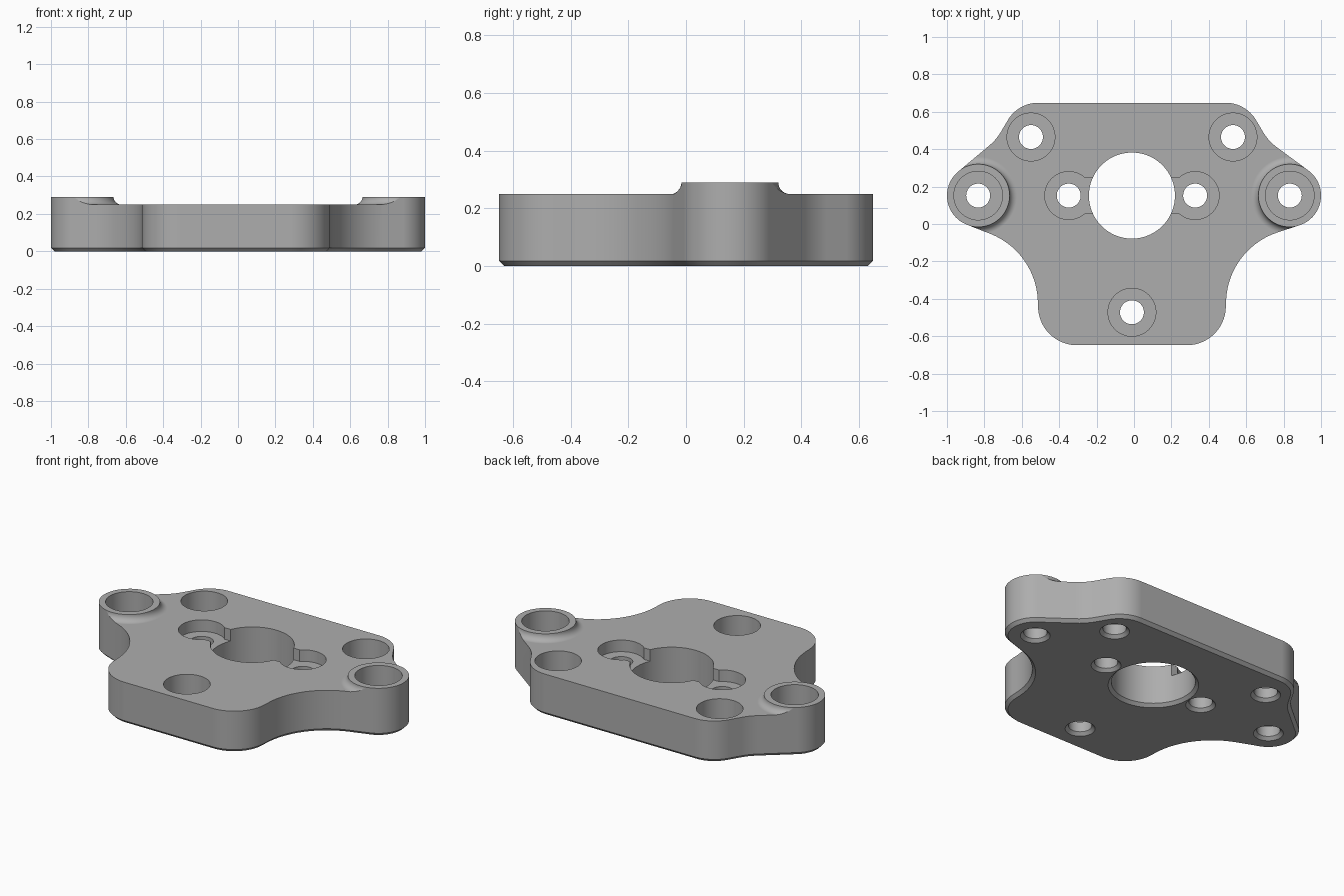
import bpy, bmesh
from math import pi, sin, cos, asin, atan2, radians, hypot, ceil

if "Cube" in bpy.data.objects:
    bpy.data.objects.remove(bpy.data.objects["Cube"])

BODY_TOP, BOSS_TOP, CHAMFER = 0.25, 0.29, 0.018
MID_X, MID_Y = -0.011, 0.152
BOSS_X, BOSS_R, FILLET = 0.833, 0.167, 0.04
HOLE_R, BORE_R = 0.064, 0.128

grey = bpy.data.materials.new("plain grey")
grey.use_nodes = True
grey.diffuse_color = (0.42, 0.42, 0.42, 1)
grey.node_tree.nodes["Principled BSDF"].inputs["Base Color"].default_value = grey.diffuse_color


def finish(bm, name):
    bmesh.ops.recalc_face_normals(bm, faces=bm.faces)
    mesh = bpy.data.meshes.new(name)
    bm.to_mesh(mesh)
    bm.free()
    mesh.materials.append(grey)
    obj = bpy.data.objects.new(name, mesh)
    bpy.context.collection.objects.link(obj)
    return obj


def loft(rings, name):
    """Solid through a stack of equal-length point rings."""
    bm = bmesh.new()
    loops = [[bm.verts.new(p) for p in ring] for ring in rings]
    for low, high in zip(loops, loops[1:]):
        for i in range(len(low)):
            bm.faces.new((low[i - 1], low[i], high[i], high[i - 1]))
    bm.faces.new(loops[0])
    bm.faces.new(loops[-1])
    return finish(bm, name)


def lathe(x, y, profile, name, steps=64):
    turns = [2 * pi * i / steps for i in range(steps)]
    return loft([[(x + r * cos(a), y + r * sin(a), z) for a in turns]
                 for r, z in profile], name)


def box(x0, x1, y0, y1, z0, z1, name):
    ring = [(x0, y0), (x1, y0), (x1, y1), (x0, y1)]
    return loft([[(x, y, z) for x, y in ring] for z in (z0, z1)], name)


def cut(target, cutter):
    """Subtract the cutter, then discard it."""
    mod = target.modifiers.new("cut", "BOOLEAN")
    mod.operation, mod.solver, mod.object = "DIFFERENCE", "EXACT", cutter
    bpy.context.view_layer.update()
    graph = bpy.context.evaluated_depsgraph_get()
    mesh = bpy.data.meshes.new_from_object(target.evaluated_get(graph))
    target.modifiers.clear()
    target.data = mesh
    bpy.data.objects.remove(cutter)


def outline(inset, z):
    """Tangent lines and arcs around signed circles; a negative radius is concave."""
    half = [(0.294, -0.440, 0.208), (0.903, -0.425, -0.400), None,
            (0.932, 0.626, -0.267), (0.502, 0.461, 0.187)]
    circles = []
    for side, order in ((1, half), (-1, half[::-1])):
        for c in order:
            circles.append((MID_X + side * c[0], c[1], c[2]) if c
                           else (side * BOSS_X, MID_Y, BOSS_R))
    headings = []
    for (ax, ay, ar), (bx, by, br) in zip(circles, circles[1:] + circles[:1]):
        ratio = (br - ar) / hypot(bx - ax, by - ay)
        headings.append(atan2(by - ay, bx - ax) - asin(max(-1, min(1, ratio))))
    points = []
    for i, (x, y, r) in enumerate(circles):
        start = headings[i - 1]
        sweep = (headings[i] - start + pi) % (2 * pi) - pi
        steps = max(2, ceil(abs(sweep) / radians(5)))
        for k in range(steps + 1):
            a = start + sweep * k / steps
            points.append((x + (r - inset) * sin(a), y - (r - inset) * cos(a), z))
    return points


# Plate with chamfered lower edge, tall enough to include the end bosses
plate = loft([outline(CHAMFER, 0), outline(0, CHAMFER), outline(0, BOSS_TOP)],
             "mounting_plate")

# Clear the deck down around both bosses, leaving a concave fillet at each foot
clearing = box(-1.5, 1.5, -1, 1, BODY_TOP, BOSS_TOP + 0.1, "deck_clearing")
for side in (-1, 1):
    foot = BOSS_R + 0.001
    curve = [(foot + FILLET * (1 - sin(a)), BOSS_TOP - FILLET * cos(a))
             for a in (pi / 2 * k / 8 for k in range(9))]
    profile = [(foot + FILLET, BODY_TOP - 0.05)] + curve + [(foot, BOSS_TOP + 0.2)]
    cut(clearing, lathe(side * BOSS_X, MID_Y, profile, "boss_form", 96))
cut(plate, clearing)


# Counterbored screw holes, countersunk underneath
def screw_hole(x, y, floor, bore):
    cut(plate, lathe(x, y, [(HOLE_R + CHAMFER + 0.02, -0.02), (HOLE_R, CHAMFER),
                            (HOLE_R, floor), (bore, floor), (bore, 0.4)], "screw_hole"))


DEEP, SHALLOW = 0.08, 0.18
for side in (-1, 1):
    screw_hole(side * BOSS_X, MID_Y, DEEP, 0.13)
    screw_hole(MID_X + side * 0.54, 0.465, DEEP, BORE_R)
    screw_hole(MID_X + side * 0.338, MID_Y, SHALLOW, BORE_R)
screw_hole(MID_X, -0.472, DEEP, BORE_R)

# Central opening and the shallow slot joining it to the inner holes
cut(plate, lathe(MID_X, MID_Y, [(0.23 + CHAMFER + 0.02, -0.02), (0.23, CHAMFER),
                                (0.23, 0.4)], "central_opening", 96))
cut(plate, box(MID_X - 0.3, MID_X + 0.3, MID_Y - 0.094, MID_Y + 0.094,
               SHALLOW, 0.4, "slot"))

# Smooth curved walls while keeping the machined edges crisp
bpy.ops.object.select_all(action="DESELECT")
plate.select_set(True)
bpy.context.view_layer.objects.active = plate
bpy.ops.object.shade_smooth_by_angle(angle=radians(30))
weighted = plate.modifiers.new("even_shading", "WEIGHTED_NORMAL")
weighted.keep_sharp = True
